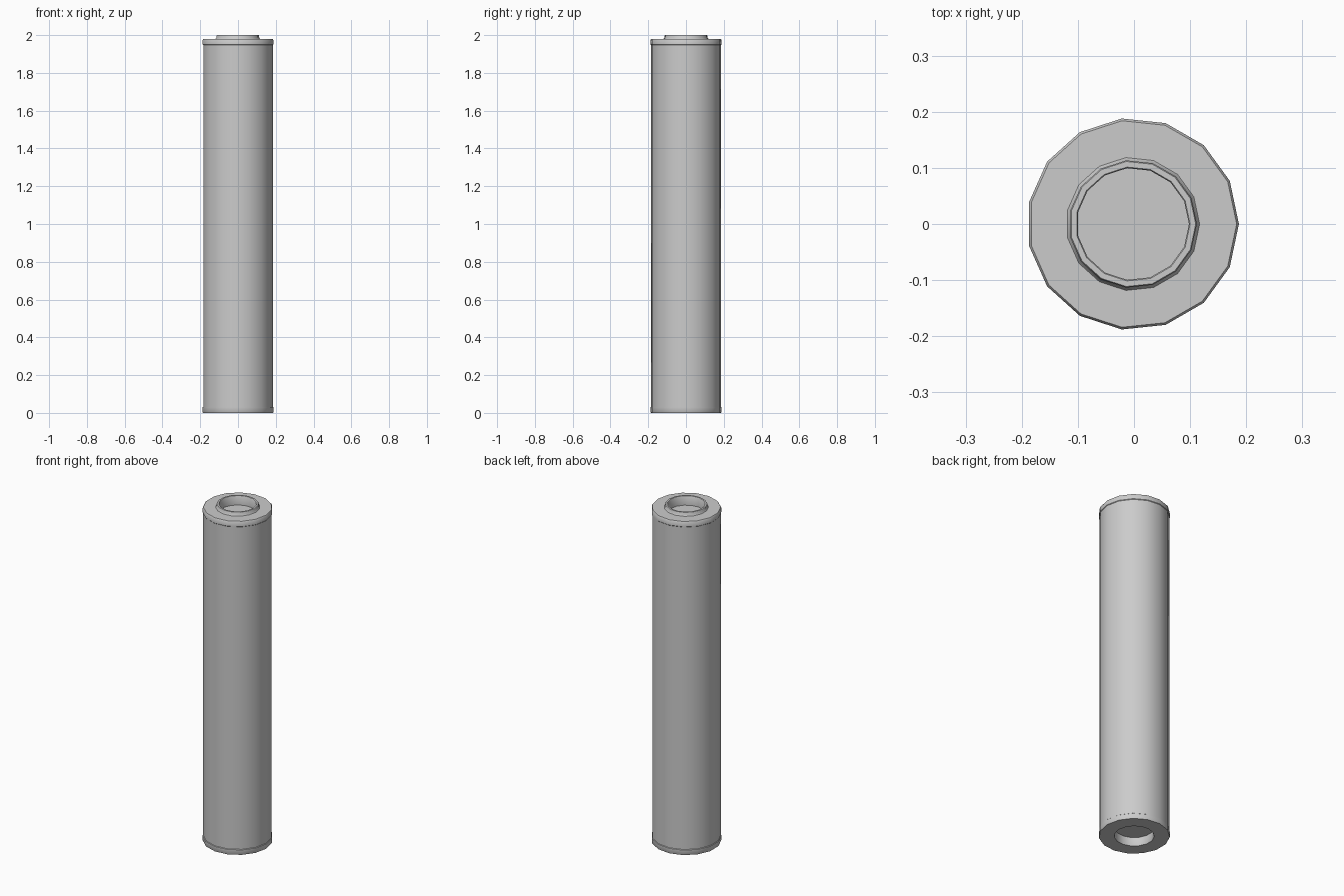
import bpy, bmesh, math

if "Cube" in bpy.data.objects:
    bpy.data.objects.remove(bpy.data.objects["Cube"])

SIDES = 15
# centre the odd-sided outline on x = 0
OFFSET_X = -0.002


def lathe(name, profile):
    """Spin (radius, z) points around z; radius 0 ends become fan centres."""
    bm = bmesh.new()
    rings = []
    for r, z in profile:
        if r == 0:
            rings.append([bm.verts.new((OFFSET_X, 0, z))] * SIDES)
        else:
            rings.append([bm.verts.new((OFFSET_X + r * math.cos(i * math.tau / SIDES),
                                        r * math.sin(i * math.tau / SIDES), z))
                          for i in range(SIDES)])
    for a, b in zip(rings, rings[1:]):
        for i in range(SIDES):
            j = (i + 1) % SIDES
            bm.faces.new(list(dict.fromkeys((a[i], a[j], b[j], b[i]))))
    bmesh.ops.recalc_face_normals(bm, faces=bm.faces)
    mesh = bpy.data.meshes.new(name)
    bm.to_mesh(mesh)
    bm.free()
    obj = bpy.data.objects.new(name, mesh)
    bpy.context.collection.objects.link(obj)
    bpy.ops.object.select_all(action='DESELECT')
    obj.select_set(True)
    bpy.context.view_layer.objects.active = obj
    bpy.ops.object.shade_smooth_by_angle(angle=math.radians(40))
    return obj


# long tube body
lathe("tube_body", [(0.186, 0.025), (0.186, 1.955)])

# top cap with raised collar and shallow recess
lathe("top_cap", [(0.184, 1.945), (0.189, 1.95), (0.189, 1.974), (0.185, 1.98),
                  (0.119, 1.98), (0.114, 1.987), (0.114, 1.997), (0.112, 2.0),
                  (0.102, 2.0), (0.100, 1.997), (0.100, 1.945), (0, 1.945)])

# bottom cap with matching socket
lathe("bottom_cap", [(0.184, 0.034), (0.189, 0.03), (0.189, 0.003), (0.187, 0.0),
                     (0.106, 0.0), (0.104, 0.003), (0.104, 0.05), (0, 0.05)])
